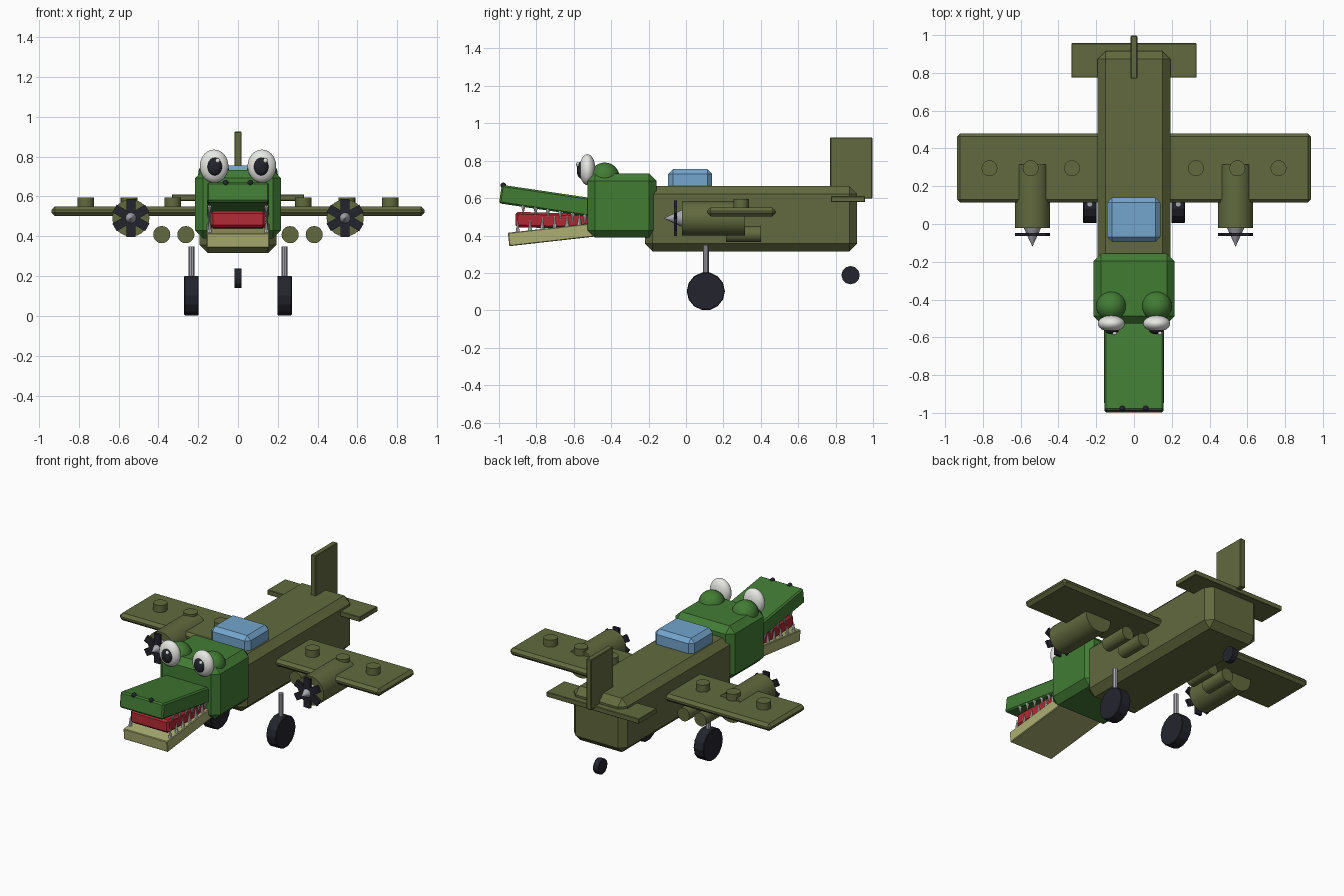
import bpy, bmesh, math
from mathutils import Matrix, Vector

if "Cube" in bpy.data.objects:
    bpy.data.objects.remove(bpy.data.objects["Cube"])


def material(name, r, g, b):
    lin = [(c / 255 / 12.92) if c / 255 <= 0.04045 else ((c / 255 + 0.055) / 1.055) ** 2.4 for c in (r, g, b)]
    m = bpy.data.materials.new(name)
    m.diffuse_color = (*lin, 1)
    m.use_nodes = True
    m.node_tree.nodes["Principled BSDF"].inputs["Base Color"].default_value = m.diffuse_color
    return m


OLIVE = material("olive", 98, 106, 62)
GREEN = material("green", 66, 124, 52)
TAN = material("pale tan", 172, 175, 115)
RED = material("mouth red", 175, 42, 52)
BLUE = material("glass blue", 115, 165, 205)
BLACK = material("black", 36, 36, 46)
GREY = material("metal grey", 168, 168, 178)
WHITE = material("white", 232, 232, 228)


def finish(name, bm, mat, smooth=False):
    bmesh.ops.recalc_face_normals(bm, faces=bm.faces)
    me = bpy.data.meshes.new(name)
    bm.to_mesh(me)
    bm.free()
    me.materials.append(mat)
    ob = bpy.data.objects.new(name, me)
    bpy.context.collection.objects.link(ob)
    if smooth:
        bpy.ops.object.select_all(action='DESELECT')
        ob.select_set(True)
        bpy.context.view_layer.objects.active = ob
        bpy.ops.object.shade_smooth_by_angle(angle=math.radians(35))
    return ob


def box(name, lo, hi, mat, bevel=0.0, tilt=0.0):
    """Box between two corners, chamfered, then tilted about x through its centre."""
    lo, hi = Vector(lo), Vector(hi)
    bm = bmesh.new()
    bmesh.ops.create_cube(bm, size=1)
    bmesh.ops.scale(bm, vec=hi - lo, verts=bm.verts)
    if bevel:
        bmesh.ops.bevel(bm, geom=bm.edges[:], offset=bevel, segments=1, affect='EDGES')
    bmesh.ops.rotate(bm, matrix=Matrix.Rotation(math.radians(tilt), 3, 'X'), verts=bm.verts)
    bmesh.ops.translate(bm, vec=(lo + hi) / 2, verts=bm.verts)
    return finish(name, bm, mat)


def rod(name, a, b, r1, r2, mat, sides=24, smooth=True, bevel=0.0):
    """Cylinder or cone from point a (radius r1) to point b (radius r2)."""
    a, b = Vector(a), Vector(b)
    bm = bmesh.new()
    bmesh.ops.create_cone(bm, cap_ends=True, segments=sides, radius1=r1, radius2=r2, depth=(b - a).length)
    if bevel:
        rim = [e for e in bm.edges if abs(e.verts[0].co.z - e.verts[1].co.z) < 1e-5]
        bmesh.ops.bevel(bm, geom=rim, offset=bevel, segments=1, affect='EDGES')
    q = Vector((0, 0, 1)).rotation_difference(b - a)
    bmesh.ops.transform(bm, matrix=Matrix.Translation((a + b) / 2) @ q.to_matrix().to_4x4(), verts=bm.verts)
    return finish(name, bm, mat, smooth)


def ball(name, c, r, mat, u=24, v=16):
    bm = bmesh.new()
    bmesh.ops.create_uvsphere(bm, u_segments=u, v_segments=v, radius=1)
    bmesh.ops.scale(bm, vec=r, verts=bm.verts)
    bmesh.ops.translate(bm, vec=c, verts=bm.verts)
    return finish(name, bm, mat, True)


# Body, canopy, tail
box("fuselage", (-0.193, -0.22, 0.315), (0.193, 0.915, 0.665), OLIVE, 0.042)
box("canopy", (-0.142, -0.095, 0.63), (0.14, 0.14, 0.755), BLUE, 0.026)
box("wing", (-0.938, 0.113, 0.502), (0.938, 0.48, 0.55), OLIVE, 0.018)
box("tailplane", (-0.332, 0.775, 0.578), (0.332, 0.957, 0.61), OLIVE, 0.003)
box("fin", (-0.018, 0.77, 0.597), (0.018, 0.997, 0.925), OLIVE, 0.004)

# Head and jaws
box("head", (-0.215, -0.527, 0.388), (0.215, -0.157, 0.732), GREEN, 0.04)
box("upper_jaw", (-0.156, -0.995, 0.535), (0.156, -0.495, 0.635), GREEN, 0.009, -8.4)
box("lower_jaw", (-0.158, -0.95, 0.369), (0.158, -0.48, 0.441), TAN, 0.004, 6.4)
box("tongue", (-0.137, -0.912, 0.439), (0.137, -0.50, 0.521), RED, 0.012, -1.5)

for side, s in (("left", 1), ("right", -1)):
    # Eyes and nostrils
    ball(f"{side}_eye_socket", (s * 0.12, -0.435, 0.71), (0.08, 0.08, 0.08), GREEN)
    ball(f"{side}_eyeball", (s * 0.12, -0.527, 0.752), (0.072, 0.043, 0.083), WHITE)
    ball(f"{side}_pupil", (s * 0.117, -0.562, 0.75), (0.037, 0.022, 0.045), BLACK, 16, 10)
    ball(f"{side}_eye_glint", (s * 0.12 + 0.018, -0.579, 0.78), (0.012, 0.010, 0.012), WHITE, 10, 6)
    ball(f"{side}_nostril", (s * 0.062, -0.977, 0.668), (0.015, 0.015, 0.015), BLACK, 12, 8)

    # Teeth along the jaws
    for i in range(6):
        y = -0.90 + 0.066 * i
        low = 0.438 - (y + 0.715) * -0.112
        rod(f"{side}_lower_tooth_{i}", (s * 0.143, y, low - 0.01), (s * 0.143, y, low + 0.065),
            0.013, 0.001, WHITE, 8)
        high = 0.536 - (y + 0.745) * 0.147
        rod(f"{side}_upper_tooth_{i}", (s * 0.143, y + 0.03, high + 0.005), (s * 0.143, y + 0.03, high - 0.045),
            0.013, 0.001, WHITE, 8)

    # Engine, spinner and six-bladed propeller
    ex, ez = s * 0.538, 0.492
    rod(f"{side}_engine", (ex, -0.022, ez), (ex, 0.315, ez), 0.093, 0.093, OLIVE, 32)
    rod(f"{side}_spinner", (ex, -0.018, ez), (ex, -0.118, ez), 0.047, 0.001, GREY, 20)
    bm = bmesh.new()
    for k in range(3):
        m = Matrix.Translation((ex, -0.055, ez)) @ Matrix.Rotation(k * math.pi / 3, 4, 'Y') \
            @ Matrix.Diagonal((0.044, 0.016, 0.19, 1))
        bmesh.ops.create_cube(bm, size=1, matrix=m)
    finish(f"{side}_propeller", bm, BLACK)

    # Wing studs and hanging cylinders
    for i, x in enumerate((0.328, 0.547, 0.765)):
        rod(f"{side}_wing_stud_{i}", (s * x, 0.295, 0.53), (s * x, 0.295, 0.595), 0.042, 0.042, OLIVE, 20)
    for i, x in enumerate((0.262, 0.383)):
        rod(f"{side}_under_wing_tube_{i}", (s * x, 0.215, 0.408), (s * x, 0.40, 0.408), 0.043, 0.043, OLIVE, 20)

    # Main landing gear
    gx = s * 0.234
    rod(f"{side}_wheel", (gx - 0.036, 0.106, 0.102), (gx + 0.036, 0.106, 0.102), 0.102, 0.102, BLACK, 14, False, 0.004)
    rod(f"{side}_strut", (gx, 0.106, 0.12), (gx, 0.106, 0.348), 0.016, 0.016, GREY, 10)

rod("tail_wheel", (-0.018, 0.88, 0.188), (0.018, 0.88, 0.188), 0.049, 0.049, BLACK, 12, False)
